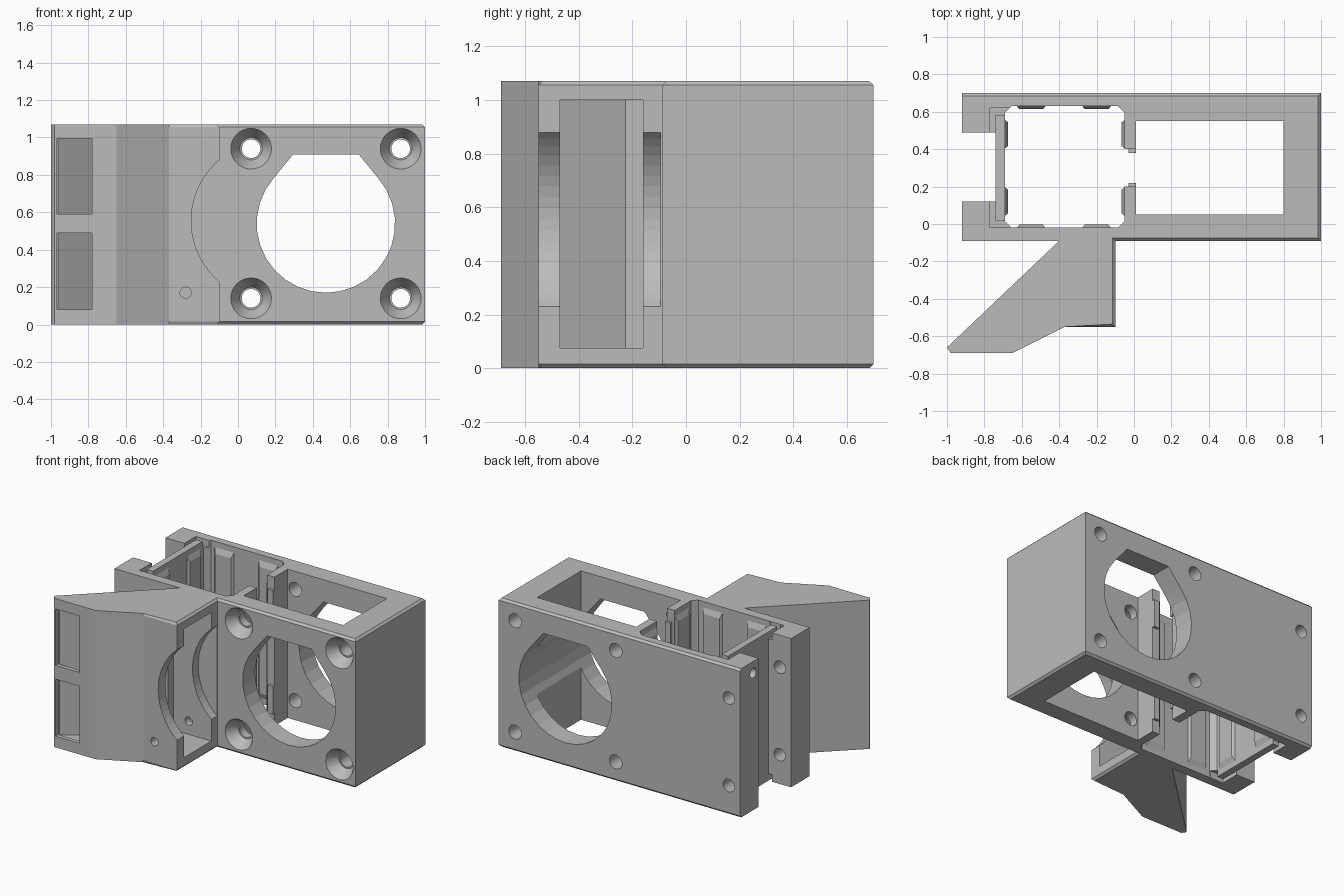
import bpy, bmesh, math
from mathutils import Matrix, Vector

default = bpy.data.objects.get("Cube")
if default:
    bpy.data.objects.remove(default, do_unlink=True)

H = 1.07
gray = bpy.data.materials.new("plain_gray")
gray.use_nodes = True
gray.diffuse_color = (0.5, 0.5, 0.5, 1)
gray.node_tree.nodes["Principled BSDF"].inputs["Base Color"].default_value = (0.5, 0.5, 0.5, 1)


def finish(name, bm):
    bmesh.ops.recalc_face_normals(bm, faces=bm.faces)
    mesh = bpy.data.meshes.new(name)
    bm.to_mesh(mesh)
    bm.free()
    mesh.materials.append(gray)
    obj = bpy.data.objects.new(name, mesh)
    bpy.context.scene.collection.objects.link(obj)
    return obj


def prism_bm(points, lo, hi, axis="z"):
    """Extrude an outline along z, or an x-z outline along y."""
    place = (lambda a, b, d: (a, b, d)) if axis == "z" else (lambda a, b, d: (a, d, b))
    bm = bmesh.new()
    face = bm.faces.new([bm.verts.new(place(a, b, lo)) for a, b in points])
    out = bmesh.ops.extrude_face_region(bm, geom=[face])
    verts = [g for g in out["geom"] if isinstance(g, bmesh.types.BMVert)]
    bmesh.ops.translate(bm, verts=verts, vec=place(0, 0, hi - lo))
    return bm


def prism(name, points, lo, hi, axis="z"):
    return finish(name, prism_bm(points, lo, hi, axis))


def box(name, x0, x1, y0, y1, z0, z1):
    return prism(name, [(x0, y0), (x1, y0), (x1, y1), (x0, y1)], z0, z1)


def rod(name, start, end, r1, r2=None, sides=32):
    a, b = Vector(start), Vector(end)
    bm = bmesh.new()
    bmesh.ops.create_cone(bm, cap_ends=True, segments=sides, radius1=r1,
                          radius2=r1 if r2 is None else r2, depth=(b - a).length)
    turn = Vector((0, 0, 1)).rotation_difference(b - a).to_matrix().to_4x4()
    bm.transform(Matrix.Translation((a + b) / 2) @ turn)
    return finish(name, bm)


# Housing outline with the angled duct arm
outline = [(-0.92, -0.09), (-0.4, -0.09), (-1, -0.66), (-0.98, -0.69), (-0.65, -0.69),
           (-0.37, -0.55), (-0.1, -0.55), (-0.1, -0.09), (1, -0.09), (1, 0.7),
           (-0.92, 0.7), (-0.92, 0.49), (-0.74, 0.49), (-0.74, 0.12), (-0.92, 0.12)]
bm = prism_bm(outline, 0, H)
bmesh.ops.recalc_face_normals(bm, faces=bm.faces)
rim = []
for e in bm.edges:
    a, b = e.verts[0].co, e.verts[1].co
    mid = (a + b) / 2
    straight = abs(a.x - b.x) < 0.001 or abs(a.y - b.y) < 0.001
    if abs(a.z - b.z) < 0.001 and straight and mid.x > -0.4 and mid.y > -0.6:
        rim.append(e)
bmesh.ops.bevel(bm, geom=rim, offset=0.015, segments=1, affect="EDGES")
housing = finish("housing", bm)

cutters = []


def cut(obj):
    cutters.append(obj)


# Main vertical openings
cut(box("bay_cut", 0.01, 0.8, 0.05, 0.55, -0.1, 1.2))
c = 0.035
x0, x1, y0, y1 = -0.69, -0.05, -0.02, 0.63
cut(prism("cavity_cut", [(x0 + c, y0), (x1 - c, y0), (x1, y0 + c), (x1, y1 - c),
                         (x1 - c, y1), (x0 + c, y1), (x0, y1 - c), (x0, y0 + c)], -0.1, 1.2))
cut(box("partition_cut", -0.1, 0.05, 0.2, 0.4, -0.1, 1.2))

# Shallow notches behind the clamp posts
for z0, z1 in ((-0.1, 0.05), (H - 0.05, 1.2)):
    cut(box("notch_cut", -0.77, -0.74, -0.02, 0.62, z0, z1))
    cut(box("notch_end_cut", -0.75, -0.66, -0.019, 0.02, z0, z1))
    cut(box("notch_end_cut", -0.75, -0.66, 0.58, 0.619, z0, z1))

# Large round opening with a flat top
cx, cz, r = 0.47, 0.54, 0.37
angles = [math.radians(41 - 262 * i / 22) for i in range(23)]
tear = [(cx + r * math.cos(t), cz + r * math.sin(t)) for t in angles]
tear += [(0.295, 0.91), (0.645, 0.91)]
cut(prism("round_opening_cut", tear, -0.3, 0.9, "y"))

# Countersunk screw holes and clamp post holes
for x in (0.07, 0.87):
    for z in (0.14, 0.94):
        cut(rod("screw_cut", (x, -0.3, z), (x, 0.9, z), 0.05))
        cut(rod("countersink_cut", (x, -0.1, z), (x, -0.01, z), 0.115, 0.06))
for z in (0.21, 0.84):
    cut(rod("post_cut", (-0.83, -0.3, z), (-0.83, 0.9, z), 0.045))
for z in (0.06, 0.985):
    for y in (0.06, 0.55):
        cut(rod("clamp_cut", (-1.1, y, z), (-0.78, y, z), 0.035, sides=20))

# Hollow duct, outlets and round relief at its inlet
cut(prism("duct_cut", [(-0.05, -0.16), (-0.4, -0.16), (-0.4, -0.225), (-0.97, -0.66),
                       (-0.78, -0.66), (-0.4, -0.47), (-0.05, -0.47)], 0.075, 1.0))
for z0, z1 in ((0.08, 0.49), (0.59, 0.995)):
    cut(box("outlet_cut", -0.969, -0.78, -0.8, -0.655, z0, z1))
cut(rod("relief_cut", (0.177, -0.7, 0.555), (0.177, -0.095, 0.555), 0.427, sides=64))
cut(rod("arm_screw_cut", (-0.28, -0.7, 0.17), (-0.28, -0.11, 0.17), 0.03, sides=20))

for obj in cutters:
    obj.hide_render = True
    mod = housing.modifiers.new(obj.name, "BOOLEAN")
    mod.operation = "DIFFERENCE"
    mod.solver = "EXACT"
    mod.object = obj
bpy.context.view_layer.update()
graph = bpy.context.evaluated_depsgraph_get()
result = bpy.data.meshes.new_from_object(housing.evaluated_get(graph))
housing.modifiers.clear()
housing.data = result
for obj in cutters:
    bpy.data.objects.remove(obj, do_unlink=True)


# Grip ribs on the cavity walls, with sloped ends
def rib(wall, inward, lo, hi, along):
    t = 0.016
    bm = bmesh.new()
    rings = []
    for depth, s, z in ((-0.005, 0, 0.03), (t, t, 0.08)):
        d = wall + inward * depth
        ring = []
        for u, w in ((lo + s, z), (hi - s, z), (hi - s, H - z), (lo + s, H - z)):
            ring.append(bm.verts.new((u, d, w) if along == "x" else (d, u, w)))
        rings.append(ring)
        bm.faces.new(ring)
    for i in range(4):
        j = (i + 1) % 4
        bm.faces.new((rings[0][i], rings[0][j], rings[1][j], rings[1][i]))
    finish("grip_rib", bm)


for wall, inward in ((y0, 1), (y1, -1)):
    for lo in (-0.63, -0.28):
        rib(wall, inward, lo, lo + 0.16, "x")
for wall, inward in ((x0, 1), (x1, -1)):
    for lo in (0.04, 0.4):
        rib(wall, inward, lo, lo + 0.16, "y")

# Small catches narrowing the gap in the partition
for z in (0.09, 0.78):
    for y in (0.195, 0.38):
        box("partition_catch", -0.03, 0.012, y, y + 0.025, z, z + 0.2)
